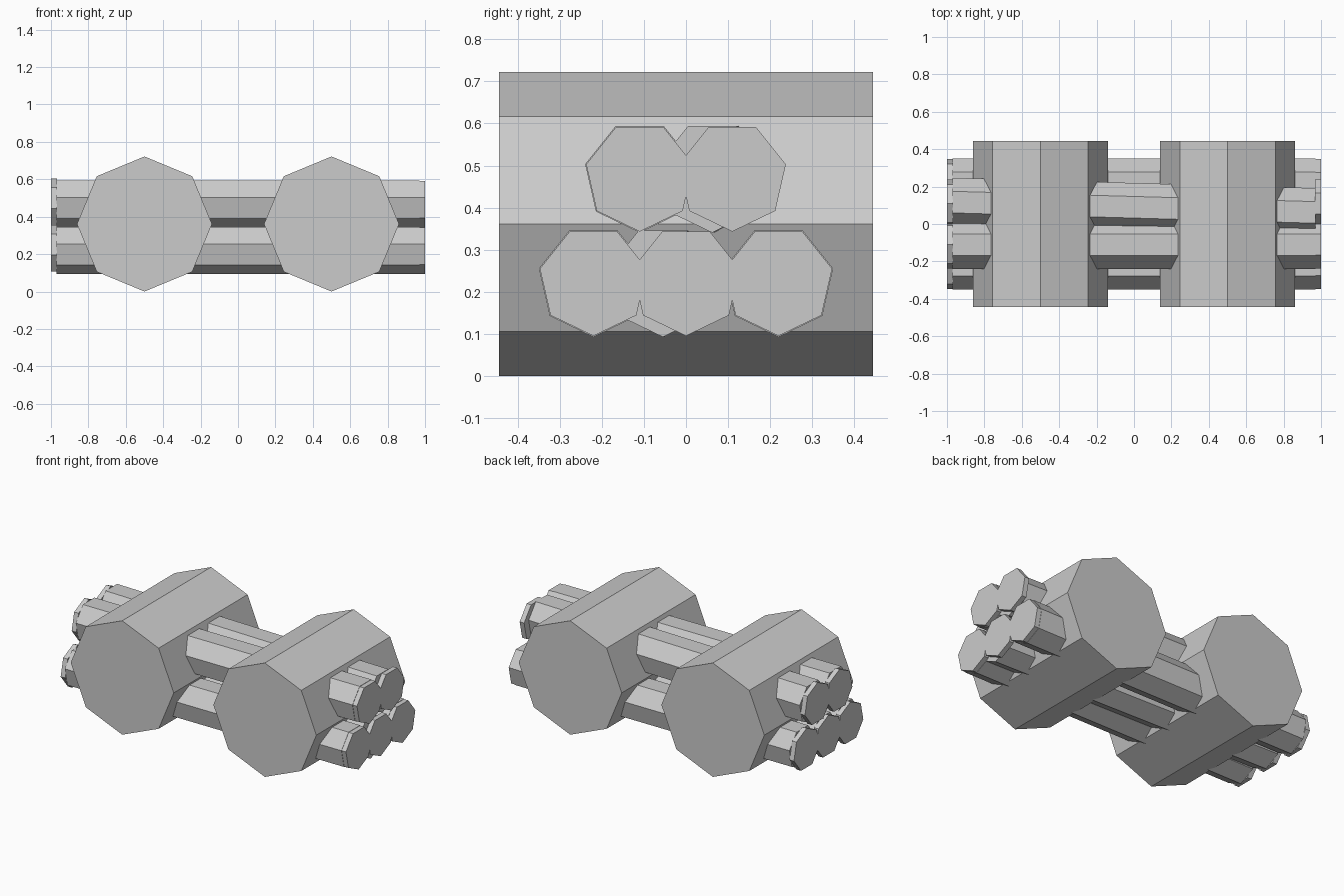
import bpy, bmesh, math
from mathutils import Vector

if "Cube" in bpy.data.objects:
    bpy.data.objects.remove(bpy.data.objects["Cube"])

grey = bpy.data.materials.new("plain_grey")
grey.use_nodes = True
colour = (0.6, 0.6, 0.6, 1)
grey.diffuse_color = colour
grey.node_tree.nodes["Principled BSDF"].inputs["Base Color"].default_value = colour


def prism(name, sides, radius, start, end, across, first_angle):
    """Flat-ended prism from start to end; its polygon spans 'across' and z."""
    bm = bmesh.new()
    across, up = Vector(across), Vector((0, 0, 1))
    rings = []
    for centre in (Vector(start), Vector(end)):
        ring = []
        for i in range(sides):
            a = first_angle + math.tau * i / sides
            offset = across * math.cos(a) + up * math.sin(a)
            ring.append(bm.verts.new(centre + offset * radius))
        rings.append(ring)
        bm.faces.new(ring)
    for i in range(sides):
        j = (i + 1) % sides
        bm.faces.new((rings[0][i], rings[0][j], rings[1][j], rings[1][i]))
    bmesh.ops.recalc_face_normals(bm, faces=bm.faces)
    mesh = bpy.data.meshes.new(name)
    bm.to_mesh(mesh)
    bm.free()
    mesh.materials.append(grey)
    obj = bpy.data.objects.new(name, mesh)
    bpy.context.collection.objects.link(obj)
    return obj


POINT_UP, POINT_DOWN = math.pi / 2, -math.pi / 2

# Two large octagonal drums lying front to back
for side, x in (("right", -0.5), ("left", 0.5)):
    prism(side + "_drum", 8, 0.361, (x, -0.445, 0.361), (x, 0.445, 0.361),
          (1, 0, 0), POINT_UP)

# Stacked seven-sided rods: name, nominal y, z, y at right end, y at left end
LOW, HIGH = 0.2255, 0.4735
rods = [
    ("lower_front", -0.22, LOW, -0.22, -0.22),
    ("lower_middle", 0, LOW, 0, -0.055),
    ("lower_back", 0.22, LOW, 0.22, 0.22),
    ("upper_front", -0.11, HIGH, -0.11, -0.11),
    ("upper_back", 0.11, HIGH, 0.117, 0.062),
]
for name, y, z, y_right, y_left in rods:
    prism(name + "_rod", 7, 0.133, (-0.97, y_right, z), (0.97, y_left, z),
          (0, 1, 0), POINT_DOWN)
    # Thin end plates, turned point up on the right and point down on the left
    prism(name + "_right_cap", 7, 0.1305, (-1, y, z), (-0.969, y, z),
          (0, 1, 0), POINT_UP)
    prism(name + "_left_cap", 7, 0.1305, (0.969, y, z), (1, y, z),
          (0, 1, 0), POINT_DOWN)
